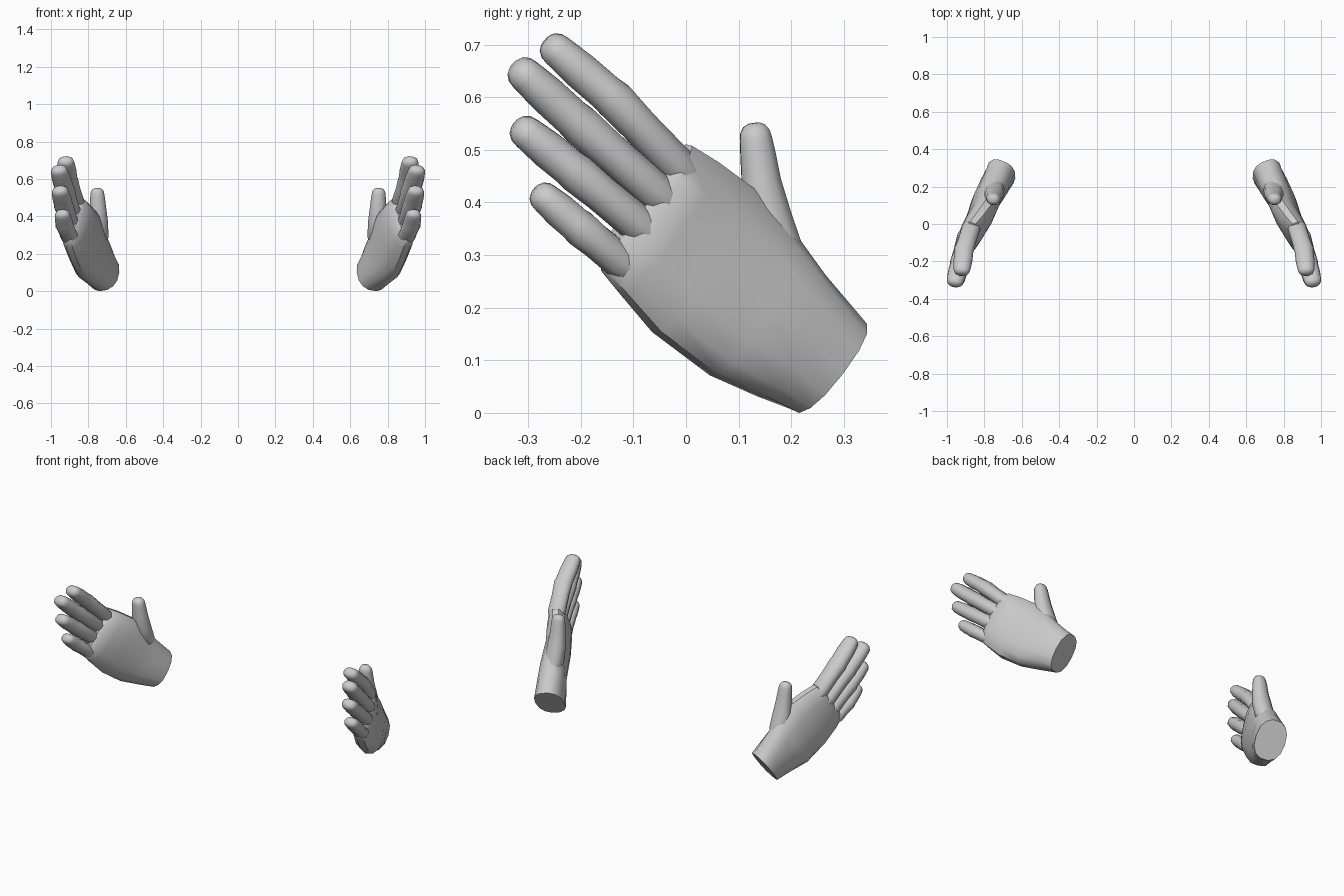
import bpy, bmesh, math
from mathutils import Vector

cube = bpy.data.objects.get("Cube")
if cube:
    bpy.data.objects.remove(cube, do_unlink=True)

# One plain grey for everything
grey = bpy.data.materials.new("plain_grey")
grey.use_nodes = True
grey.diffuse_color = (0.6, 0.6, 0.6, 1)
bsdf = grey.node_tree.nodes["Principled BSDF"]
bsdf.inputs["Base Color"].default_value = (0.6, 0.6, 0.6, 1)
bsdf.inputs["Roughness"].default_value = 0.7

ACROSS = Vector((0, 0.68, 0.72))  # from little finger to index finger


def ring(centre, width, depth, sides, power):
    """Rounded section; width and depth are half-axis vectors."""
    pts = []
    for i in range(sides):
        a = 2 * math.pi * (i + 0.5) / sides
        c, s = math.cos(a), math.sin(a)
        c = math.copysign(abs(c) ** power, c)
        s = math.copysign(abs(s) ** power, s)
        pts.append(centre + width * c + depth * s)
    return pts


def loft(name, rings, side):
    """Skin a closed tube through the rings; side = -1 mirrors it."""
    bm = bmesh.new()
    rows = [[bm.verts.new((p.x * side, p.y, p.z)) for p in r] for r in rings]
    n = len(rows[0])
    for a, b in zip(rows, rows[1:]):
        for i in range(n):
            j = (i + 1) % n
            bm.faces.new((a[i], a[j], b[j], b[i]))
    bm.faces.new(rows[0])
    bm.faces.new(rows[-1])
    bmesh.ops.recalc_face_normals(bm, faces=bm.faces)
    mesh = bpy.data.meshes.new(name)
    bm.to_mesh(mesh)
    bm.free()
    mesh.materials.append(grey)
    obj = bpy.data.objects.new(name, mesh)
    bpy.context.collection.objects.link(obj)
    bpy.ops.object.select_all(action='DESELECT')
    obj.select_set(True)
    bpy.context.view_layer.objects.active = obj
    bpy.ops.object.shade_smooth_by_angle(angle=math.radians(42))


def digit_rings(path, thick):
    """Path of (x, y, z, radius), with a domed tip added."""
    pts = [Vector(p[:3]) for p in path]
    radii = [p[3] for p in path]
    rings = []
    for i, p in enumerate(pts):
        d = (pts[min(i + 1, len(pts) - 1)] - pts[max(i - 1, 0)]).normalized()
        depth = d.cross(ACROSS).normalized()
        width = depth.cross(d)
        rings.append(ring(p, width * radii[i], depth * radii[i] * thick, 10, 0.9))
    r = radii[-1]
    for ahead, scale in ((0.45, 0.92), (0.8, 0.68), (0.97, 0.35)):
        rings.append(ring(p + d * r * ahead, width * r * scale,
                          depth * r * thick * scale, 10, 0.9))
    return rings


def finger_path(base, joint, tip, r):
    """Straight segments with a slight swelling at the joint."""
    b, j, t = Vector(base), Vector(joint), Vector(tip)
    root = b - (j - b).normalized() * 0.05
    stops = ((root, 0.7), (b, 1.0), (b.lerp(j, 0.6), 0.97), (j, 1.04),
             (j.lerp(t, 0.15), 0.98), (j.lerp(t, 0.6), 0.98), (t, 0.88))
    return [(*p, r * k) for p, k in stops]


# Palm sections from wrist to knuckles: upper edge, lower edge, half thickness
PALM = [
    ((0.702, 0.336, 0.172), (0.72, 0.208, 0.004), 0.082),
    ((0.725, 0.255, 0.262), (0.772, 0.145, 0.032), 0.08),
    ((0.745, 0.205, 0.33), (0.83, 0.055, 0.073), 0.074),
    ((0.775, 0.12, 0.425), (0.872, -0.055, 0.155), 0.068),
    ((0.822, 0.055, 0.475), (0.9, -0.12, 0.23), 0.065),
    ((0.862, 0.005, 0.508), (0.908, -0.155, 0.27), 0.056),
    ((0.875, -0.024, 0.493), (0.908, -0.158, 0.3), 0.038),
]


def palm_rings():
    mids = [(Vector(u) + Vector(v)) / 2 for u, v, h in PALM]
    axis = (mids[5] - mids[0]).normalized()
    rings = []
    for (u, v, h), m in zip(PALM, mids):
        width = (Vector(u) - Vector(v)) / 2
        depth = axis.cross(width).normalized() * h
        rings.append(ring(m, width * 1.03, depth, 14, 0.85))
    return rings


FINGERS = {
    "index_finger": ((0.872, -0.022, 0.475), (0.908, -0.135, 0.594), (0.92, -0.243, 0.687), 0.038),
    "middle_finger": ((0.892, -0.06, 0.422), (0.928, -0.2, 0.546), (0.955, -0.303, 0.64), 0.039),
    "ring_finger": ((0.902, -0.095, 0.362), (0.932, -0.21, 0.457), (0.95, -0.3, 0.53), 0.038),
    "little_finger": ((0.902, -0.13, 0.292), (0.927, -0.2, 0.35), (0.938, -0.265, 0.406), 0.035),
}
THUMB = [(0.75, 0.225, 0.22, 0.03), (0.745, 0.185, 0.29, 0.046),
         (0.748, 0.157, 0.37, 0.046), (0.749, 0.143, 0.44, 0.039),
         (0.751, 0.137, 0.49, 0.035), (0.752, 0.133, 0.52, 0.032)]

for label, side in (("left", 1), ("right", -1)):
    loft(label + "_palm", palm_rings(), side)
    for name, (base, joint, tip, r) in FINGERS.items():
        loft(label + "_" + name, digit_rings(finger_path(base, joint, tip, r), 1.35), side)
    loft(label + "_thumb", digit_rings(THUMB, 1.15), side)
